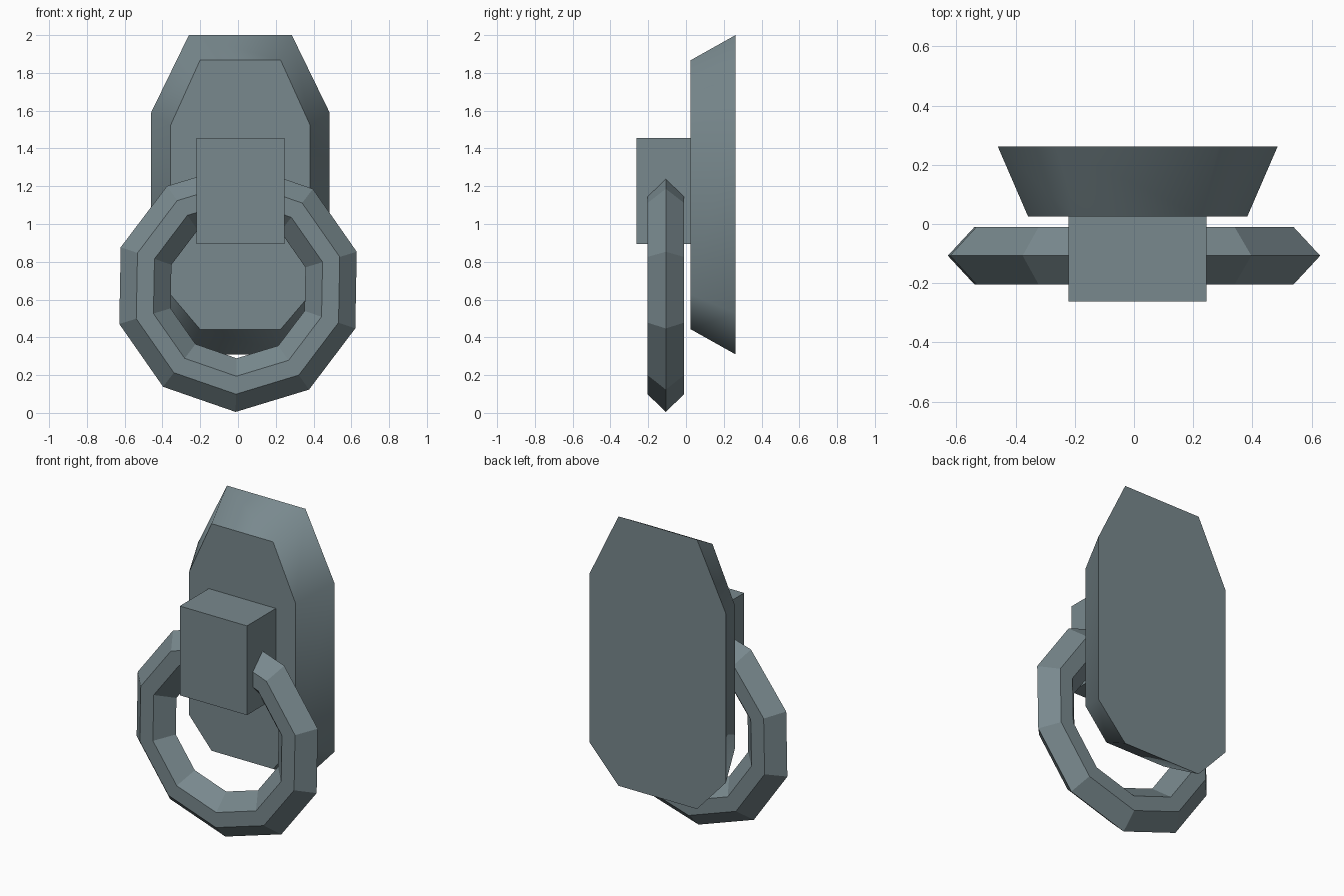
import bpy
import bmesh
from math import pi, sin, cos, radians

cube = bpy.data.objects.get("Cube")
if cube:
    bpy.data.objects.remove(cube, do_unlink=True)

# Single material
COLOR = (0.19, 0.25, 0.27, 1.0)
metal = bpy.data.materials.new("slate_grey_metal")
metal.use_nodes = True
metal.diffuse_color = COLOR
for node in metal.node_tree.nodes:
    if node.type == 'BSDF_PRINCIPLED':
        node.inputs["Base Color"].default_value = COLOR


def make_object(name, bm):
    bmesh.ops.recalc_face_normals(bm, faces=bm.faces[:])
    mesh = bpy.data.meshes.new(name)
    bm.to_mesh(mesh)
    bm.free()
    mesh.materials.append(metal)
    obj = bpy.data.objects.new(name, mesh)
    bpy.context.scene.collection.objects.link(obj)
    return obj


def bridge(bm, a, b, smooth=False):
    n = len(a)
    for i in range(n):
        j = (i + 1) % n
        face = bm.faces.new((a[i], a[j], b[j], b[i]))
        face.smooth = smooth


# Back plate: elongated octagon tapering toward the front, sides shaded softly
def build_back_plate():
    cx, cz = 0.0125, 1.155
    half = [(0.2725, 0.845), (0.4725, 0.435), (0.4725, -0.627), (0.2725, -0.845)]
    outline = half + [(-x, z) for x, z in reversed(half)]
    bm = bmesh.new()
    loops = []
    for y, sx, sz in ((0.262, 1, 1), (0.025, 0.783, 0.843)):
        loops.append([bm.verts.new((cx + x * sx, y, cz + z * sz)) for x, z in outline])
    bridge(bm, *loops, smooth=True)
    for loop in loops:
        cap = bm.faces.new(loop)
        for edge in cap.edges:
            edge.smooth = False
    make_object("back_plate", bm)


# Ring: ten straight segments with a six-sided cross-section
def build_ring():
    cy, cz, tilt, sides = -0.107, 0.662, radians(-1.1), 10
    section = [(0.657, 0), (0.563, 0.097), (0.468, 0.097),
               (0.373, 0), (0.468, -0.097), (0.563, -0.097)]
    bm = bmesh.new()
    rings = []
    for i in range(sides):
        a = -pi / 2 + tilt + 2 * pi * i / sides
        rings.append([bm.verts.new((r * cos(a), cy + d, cz + r * sin(a)))
                      for r, d in section])
    for i in range(sides):
        bridge(bm, rings[i], rings[(i + 1) % sides])
    make_object("ring", bm)


# Block holding the ring to the plate
def build_mount_block():
    bm = bmesh.new()
    bmesh.ops.create_cube(bm, size=1)
    bmesh.ops.scale(bm, vec=(0.466, 0.287, 0.56), verts=bm.verts[:])
    bmesh.ops.translate(bm, vec=(0.0125, -0.1185, 1.175), verts=bm.verts[:])
    make_object("mount_block", bm)


build_back_plate()
build_ring()
build_mount_block()
